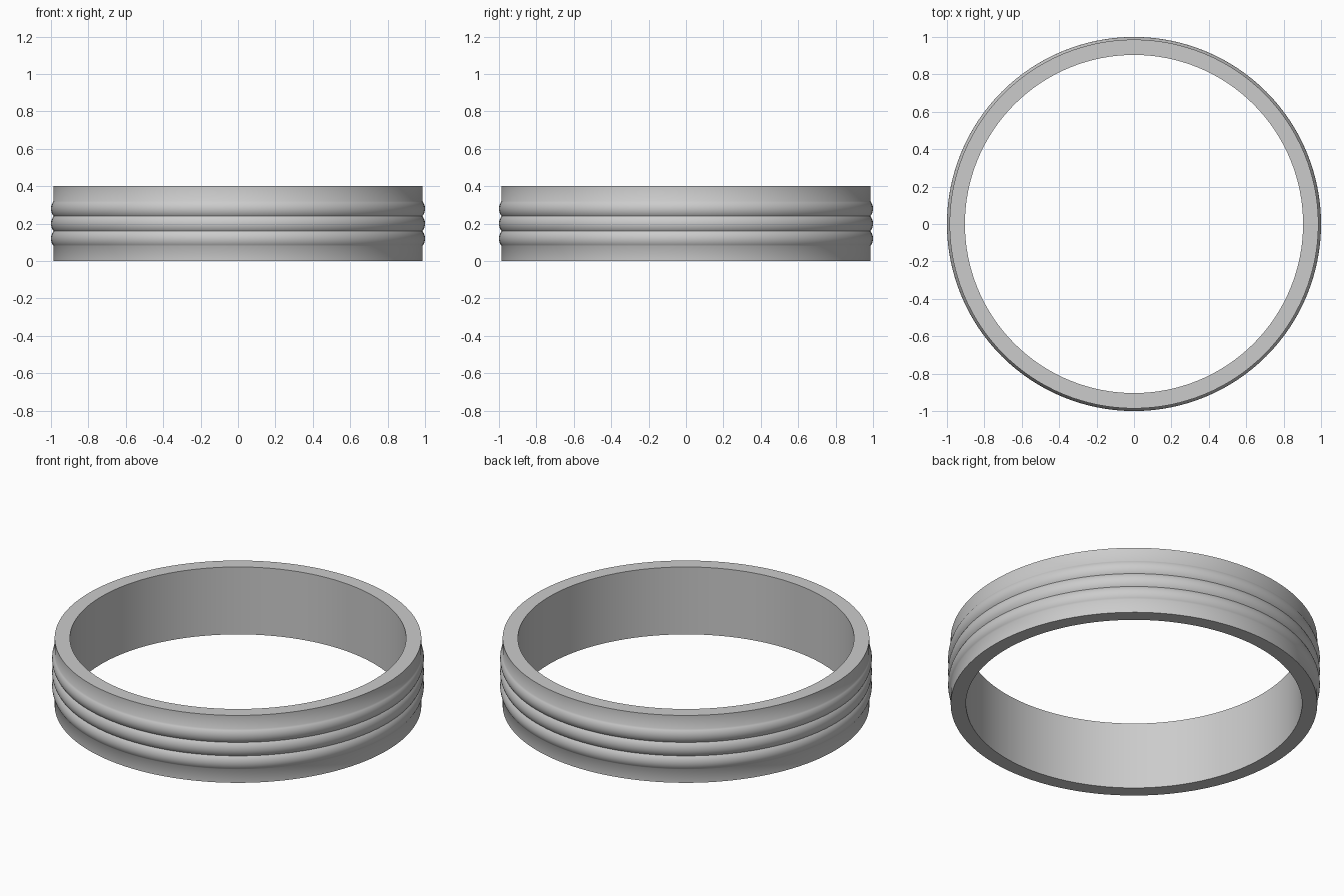
import bpy, bmesh, math

if "Cube" in bpy.data.objects:
    bpy.data.objects.remove(bpy.data.objects["Cube"])

R_IN, R_BODY, R_MAX, HEIGHT = 0.904, 0.986, 1.0, 0.4
RIDGE_HALF, ARC_STEPS, SEGMENTS = 0.04, 10, 128


def ridge(zc):
    """Shallow circular arc bulging out from the band at height zc."""
    sag = R_MAX - R_BODY
    r = (RIDGE_HALF ** 2 + sag ** 2) / (2 * sag)
    a = math.asin(RIDGE_HALF / r)
    angles = [-a + 2 * a * i / ARC_STEPS for i in range(ARC_STEPS + 1)]
    return [(R_MAX - r + r * math.cos(t), zc + r * math.sin(t)) for t in angles]


# Band cross-section with three ridges
profile = [(R_IN, 0), (R_BODY, 0)]
for zc in (0.12, 0.20, 0.28):
    arc = ridge(zc)
    profile += arc if zc == 0.12 else arc[1:]
profile += [(R_BODY, HEIGHT), (R_IN, HEIGHT)]

# Revolve the closed cross-section
bm = bmesh.new()
verts = [bm.verts.new((x, 0, z)) for x, z in profile]
edges = [bm.edges.new((v, verts[(i + 1) % len(verts)])) for i, v in enumerate(verts)]
bmesh.ops.spin(bm, geom=verts + edges, cent=(0, 0, 0), axis=(0, 0, 1),
               angle=2 * math.pi, steps=SEGMENTS, use_merge=True)
bmesh.ops.remove_doubles(bm, verts=bm.verts, dist=1e-5)
bmesh.ops.recalc_face_normals(bm, faces=bm.faces)
mesh = bpy.data.meshes.new("ridged_ring")
bm.to_mesh(mesh)
bm.free()

ring = bpy.data.objects.new("ridged_ring", mesh)
bpy.context.collection.objects.link(ring)
bpy.context.view_layer.objects.active = ring
ring.select_set(True)
bpy.ops.object.shade_smooth_by_angle(angle=math.radians(40))
